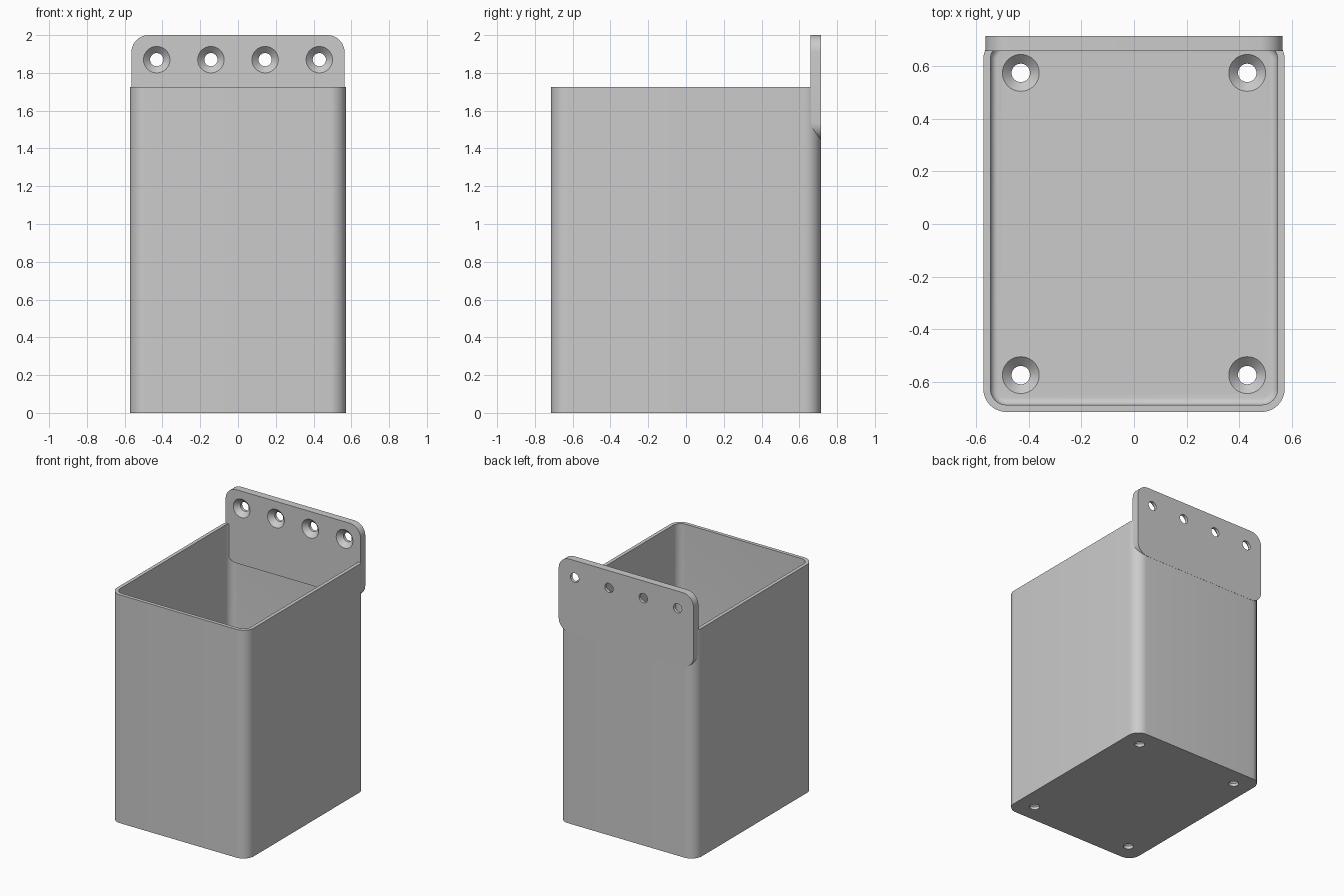
import bpy, bmesh, math
from mathutils import Matrix

if "Cube" in bpy.data.objects:
    bpy.data.objects.remove(bpy.data.objects["Cube"])

WIDTH, DEPTH, HEIGHT = 0.572, 0.714, 1.725   # half width, half depth, rim height
WALL, CORNER, FLOOR, FILLET = 0.027, 0.087, 0.057, 0.027
PLATE_W, PLATE_H, PLATE_T = 0.564, 0.278, 0.057
HOLE, SINK = 0.035, 0.07

grey = bpy.data.materials.new("plain grey")
grey.use_nodes = True
grey.diffuse_color = (0.6, 0.6, 0.6, 1)
grey.node_tree.nodes["Principled BSDF"].inputs["Base Color"].default_value = (0.6, 0.6, 0.6, 1)


def rounded_rect(hw, hd, r, steps=10):
    points = []
    for quarter, (sx, sy) in enumerate([(1, 1), (-1, 1), (-1, -1), (1, -1)]):
        for i in range(steps + 1):
            a = (quarter + i / steps) * math.pi / 2
            points.append((sx * (hw - r) + r * math.cos(a), sy * (hd - r) + r * math.sin(a)))
    return points


def loft(bm, sections, cx=0, cy=0):
    """Closed solid through rounded sections (half width, half depth, radius, z)."""
    rings = [[bm.verts.new((cx + x, cy + y, z)) for x, y in rounded_rect(hw, hd, r)]
             for hw, hd, r, z in sections]
    for low, high in zip(rings, rings[1:]):
        for i in range(len(low)):
            j = (i + 1) % len(low)
            bm.faces.new((low[i], low[j], high[j], high[i]))
    bm.faces.new(rings[0][::-1])
    bm.faces.new(rings[-1])


def finish(bm, name, matrix):
    bmesh.ops.remove_doubles(bm, verts=bm.verts, dist=1e-5)
    bmesh.ops.recalc_face_normals(bm, faces=bm.faces)
    bmesh.ops.transform(bm, matrix=matrix, verts=bm.verts)
    mesh = bpy.data.meshes.new(name)
    bm.to_mesh(mesh)
    bm.free()
    mesh.materials.append(grey)
    obj = bpy.data.objects.new(name, mesh)
    bpy.context.collection.objects.link(obj)
    return obj


def drilled_part(name, sections, holes, thickness, matrix):
    """Lofted part with countersunk holes opening towards local +z."""
    bm = bmesh.new()
    loft(bm, sections)
    part = finish(bm, name, matrix)
    bm = bmesh.new()
    neck, lip = thickness - (SINK - HOLE), 0.02
    for x, y in holes:
        loft(bm, [(r, r, r, z) for r, z in
                  [(HOLE, -lip), (HOLE, neck), (SINK, thickness), (SINK, thickness + lip)]], x, y)
    cutter = finish(bm, name + "_hole_cutter", matrix)
    cutter.hide_render = True
    mod = part.modifiers.new("screw holes", 'BOOLEAN')
    mod.operation, mod.solver, mod.object = 'DIFFERENCE', 'EXACT', cutter
    bpy.ops.object.select_all(action='DESELECT')
    part.select_set(True)
    bpy.context.view_layer.objects.active = part
    bpy.ops.object.modifier_apply(modifier=mod.name)
    bpy.data.objects.remove(cutter)
    bpy.ops.object.shade_smooth_by_angle(angle=math.radians(30))


# Open box: up the outside, over the rim, down the inside, around the floor fillet
def inset(t, z):
    return (WIDTH - t, DEPTH - t, CORNER - t, z)


box = [inset(0, 0), inset(0, HEIGHT), inset(WALL, HEIGHT)]
for i in range(7):
    a = i / 6 * math.pi / 2
    box.append(inset(WALL + FILLET * (1 - math.cos(a)), FLOOR + FILLET * (1 - math.sin(a))))
drilled_part("open_box", box, [(x, y) for x in (-0.43, 0.43) for y in (-0.574, 0.574)],
             FLOOR, Matrix())

# Mounting plate standing along the back wall, countersinks facing forward
plate = [(PLATE_W, PLATE_H, 0.09, 0), (PLATE_W, PLATE_H, 0.09, PLATE_T)]
upright = Matrix.Translation((0, 0.715, 2 - PLATE_H)) @ Matrix.Rotation(math.pi / 2, 4, 'X')
drilled_part("mounting_plate", plate,
             [((i - 1.5) * 0.287, PLATE_H - 0.13) for i in range(4)], PLATE_T, upright)
